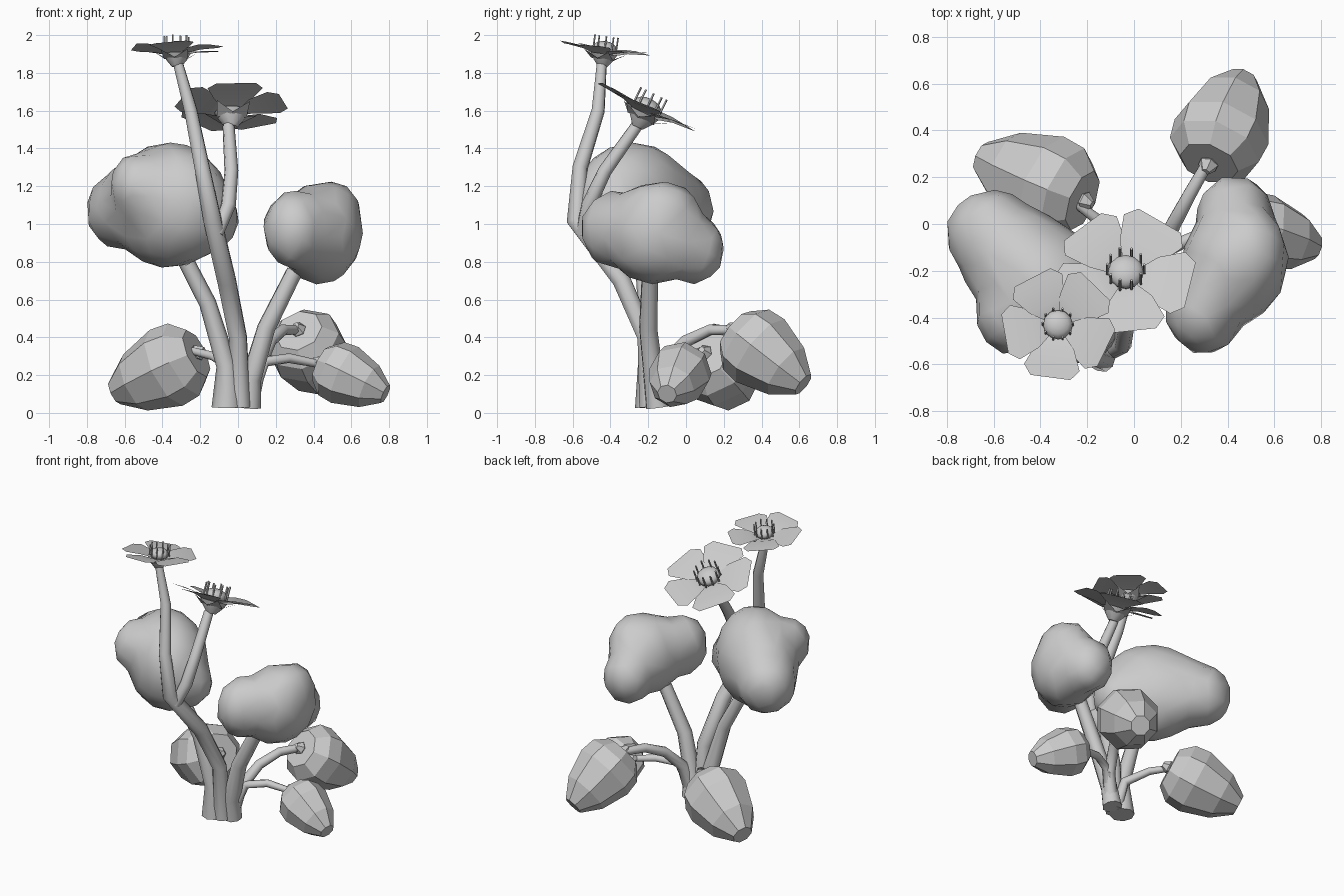
import bpy, bmesh, math
from mathutils import Vector, Matrix

cube = bpy.data.objects.get("Cube")
if cube:
    bpy.data.objects.remove(cube)

grey = bpy.data.materials.new("plain_grey")
grey.use_nodes = True
grey.diffuse_color = (0.6, 0.6, 0.6, 1)
grey.node_tree.nodes["Principled BSDF"].inputs["Base Color"].default_value = (0.6, 0.6, 0.6, 1)


def activate(ob):
    bpy.ops.object.select_all(action='DESELECT')
    ob.select_set(True)
    bpy.context.view_layer.objects.active = ob


def finish(name, bm, smooth=None, matrix=None):
    """Turn a bmesh into a named object with the shared material."""
    me = bpy.data.meshes.new(name)
    bm.to_mesh(me)
    bm.free()
    me.materials.append(grey)
    ob = bpy.data.objects.new(name, me)
    bpy.context.collection.objects.link(ob)
    if matrix:
        ob.matrix_world = matrix
    if smooth:
        activate(ob)
        bpy.ops.object.shade_smooth_by_angle(angle=math.radians(smooth))
    return ob


def frame(origin, axis, spin):
    """Matrix that moves local z onto the axis."""
    turn = Vector((0, 0, 1)).rotation_difference(axis).to_matrix().to_4x4()
    return Matrix.Translation(origin) @ turn @ Matrix.Rotation(spin, 4, 'Z')


def lathe(bm, profile, sides):
    """Rings of (radius, height) joined and capped."""
    rings = []
    for r, z in profile:
        rings.append([bm.verts.new((r * math.cos(a), r * math.sin(a), z))
                      for a in (math.tau * i / sides for i in range(sides))])
    for lo, hi in zip(rings, rings[1:]):
        for i in range(sides):
            j = (i + 1) % sides
            bm.faces.new((lo[i], lo[j], hi[j], hi[i]))
    bm.faces.new(rings[0][::-1])
    bm.faces.new(rings[-1])


def stem(name, points):
    """Tapered tube through (x, y, z, radius) points."""
    cu = bpy.data.curves.new(name, 'CURVE')
    cu.dimensions = '3D'
    cu.bevel_depth = 1
    cu.bevel_resolution = 2
    cu.use_fill_caps = True
    sp = cu.splines.new('POLY')
    sp.points.add(len(points) - 1)
    for p, (x, y, z, r) in zip(sp.points, points):
        p.co = (x, y, z, 1)
        p.radius = r
    cu.materials.append(grey)
    ob = bpy.data.objects.new(name, cu)
    bpy.context.collection.objects.link(ob)
    activate(ob)
    bpy.ops.object.convert(target='MESH')
    bpy.ops.object.shade_smooth_by_angle(angle=math.radians(60))


def blob(name, lobes):
    """Ellipsoid lobes (centre, radii, turn) fused into one lumpy fruit."""
    bm = bmesh.new()
    for centre, radii, turn in lobes:
        m = (Matrix.Translation(centre) @ Matrix.Rotation(math.radians(turn), 4, 'Z')
             @ Matrix.Diagonal((*radii, 1)))
        bmesh.ops.create_icosphere(bm, subdivisions=3, radius=1, matrix=m)
    ob = finish(name, bm)
    remesh = ob.modifiers.new("fuse", 'REMESH')
    remesh.mode = 'VOXEL'
    remesh.voxel_size = 0.03
    relax = ob.modifiers.new("relax", 'SMOOTH')
    relax.factor = 0.5
    relax.iterations = 8
    low = ob.modifiers.new("low_poly", 'DECIMATE')
    low.ratio = 0.05
    activate(ob)
    bpy.ops.object.convert(target='MESH')
    bpy.ops.object.shade_smooth()


def pod(name, start, end, radius, spin):
    """Faceted acorn pod with a small calyx at the stem."""
    start, end = Vector(start), Vector(end)
    length = (end - start).length
    m = frame(start, end - start, spin)
    bm = bmesh.new()
    lathe(bm, [(radius * r, length * z) for r, z in
               ((0.62, 0), (0.95, 0.16), (1, 0.37), (0.74, 0.75), (0.32, 1))], 8)
    finish(name, bm, matrix=m)
    bm = bmesh.new()
    lathe(bm, [(0.018, -0.05), (0.045, -0.01), (0.035, 0.005)], 6)
    finish(name + "_calyx", bm, matrix=m)


def flower(name, centre, tilt, size, spin):
    """Five broad petals, calyx cup, domed centre and a ring of stamens."""
    m = (Matrix.Translation(centre) @ Matrix.Rotation(-math.radians(tilt), 4, 'X')
         @ Matrix.Scale(size, 4))
    # petals: (distance, half width, height)
    rows = ((0.04, 0.035, -0.03), (0.1, 0.085, -0.008), (0.19, 0.122, 0), (0.235, 0.088, 0.002))
    bm = bmesh.new()
    for k in range(5):
        turn = Matrix.Rotation(math.radians(spin + 72 * k), 3, 'Z')
        pairs = [[bm.verts.new(turn @ Vector((d, s * w, h + s * 0.006))) for s in (-1, 1)]
                 for d, w, h in rows]
        for a, b in zip(pairs, pairs[1:]):
            bm.faces.new((a[0], b[0], b[1], a[1]))
    finish(name + "_petals", bm, 30, m)
    # calyx cup with pointed sepals
    bm = bmesh.new()
    lathe(bm, [(0.026, -0.1), (0.055, -0.065), (0.075, -0.03)], 10)
    for k in range(5):
        turn = Matrix.Rotation(math.radians(spin + 36 + 72 * k), 3, 'Z')
        bm.faces.new([bm.verts.new(turn @ Vector(p)) for p in
                      ((0.05, -0.045, -0.06), (0.125, 0, -0.018), (0.05, 0.045, -0.06))])
    finish(name + "_calyx", bm, 40, m)
    # domed centre
    bm = bmesh.new()
    bmesh.ops.create_uvsphere(bm, u_segments=12, v_segments=8, radius=0.065,
                              matrix=Matrix.Diagonal((1, 1, 0.6, 1)))
    finish(name + "_centre", bm, 60, m)
    # stamens
    bm = bmesh.new()
    for k in range(10):
        a = math.tau * k / 10
        post = Matrix.Translation((0.066 * math.cos(a), 0.066 * math.sin(a), 0.025))
        bmesh.ops.create_cone(bm, cap_ends=True, segments=5, radius1=0.005, radius2=0.005,
                              depth=0.07 + 0.012 * (k % 2), matrix=post)
    finish(name + "_stamens", bm, 50, m)


# flower stems, forking from one joint
stem("tall_flower_stem", [(0.01, -0.19, 0.03, 0.06), (0, -0.21, 0.4, 0.05), (-0.06, -0.34, 0.7, 0.052),
                          (-0.135, -0.585, 1.02, 0.05), (-0.19, -0.56, 1.3, 0.042),
                          (-0.25, -0.465, 1.6, 0.036), (-0.32, -0.445, 1.86, 0.027)])
stem("short_flower_stem", [(-0.11, -0.55, 0.95, 0.035), (-0.05, -0.515, 1.1, 0.04),
                           (-0.035, -0.43, 1.28, 0.037), (-0.05, -0.26, 1.52, 0.032)])

# fruit stems
stem("right_fruit_stem", [(0.06, -0.15, 0.03, 0.065), (0.07, -0.17, 0.18, 0.056),
                          (0.15, -0.2, 0.45, 0.05), (0.3, -0.19, 0.75, 0.045)])
stem("left_fruit_stem", [(-0.06, -0.19, 0.03, 0.08), (-0.06, -0.2, 0.25, 0.055),
                         (-0.16, -0.21, 0.58, 0.046), (-0.3, -0.23, 0.85, 0.043)])

# pod stems
stem("left_pod_stem", [(0, -0.18, 0.05, 0.04), (-0.03, -0.13, 0.24, 0.032),
                       (-0.13, 0, 0.3, 0.025), (-0.25, 0.09, 0.33, 0.02)])
stem("back_pod_stem", [(0.06, -0.16, 0.05, 0.05), (0.11, -0.12, 0.25, 0.04),
                       (0.17, 0.0, 0.38, 0.034), (0.24, 0.13, 0.44, 0.03), (0.32, 0.27, 0.44, 0.026)])
stem("right_pod_stem", [(0.07, -0.16, 0.1, 0.04), (0.14, -0.11, 0.27, 0.03),
                        (0.27, -0.05, 0.29, 0.026), (0.45, 0, 0.255, 0.02)])

# lumpy fruits
blob("left_fruit", [((-0.365, -0.28, 1.1), (0.37, 0.265, 0.335), -45),
                    ((-0.61, -0.04, 1.07), (0.2, 0.19, 0.21), 0),
                    ((-0.5, -0.15, 1.1), (0.25, 0.23, 0.26), 0),
                    ((-0.53, -0.38, 1.2), (0.15, 0.18, 0.18), 0),
                    ((-0.18, -0.35, 1.03), (0.19, 0.18, 0.19), 0)])
blob("right_fruit", [((0.43, -0.17, 0.95), (0.23, 0.27, 0.27), -15),
                     ((0.49, -0.13, 1.04), (0.165, 0.21, 0.19), 0),
                     ((0.3, -0.37, 0.97), (0.17, 0.19, 0.21), 0),
                     ((0.43, 0.04, 0.87), (0.165, 0.17, 0.19), 0)])

# faceted pods
pod("left_pod", (-0.22, 0.1, 0.315), (-0.65, 0.285, 0.11), 0.22, 0.3)
pod("back_pod", (0.32, 0.26, 0.435), (0.465, 0.62, 0.15), 0.21, 0.2)
pod("right_pod", (0.44, 0, 0.26), (0.78, -0.1, 0.1), 0.165, 0.3)

# flowers
flower("tall_flower", (-0.325, -0.43, 1.93), 8, 0.98, 262)
flower("short_flower", (-0.035, -0.205, 1.62), 26, 1.2, 275)
